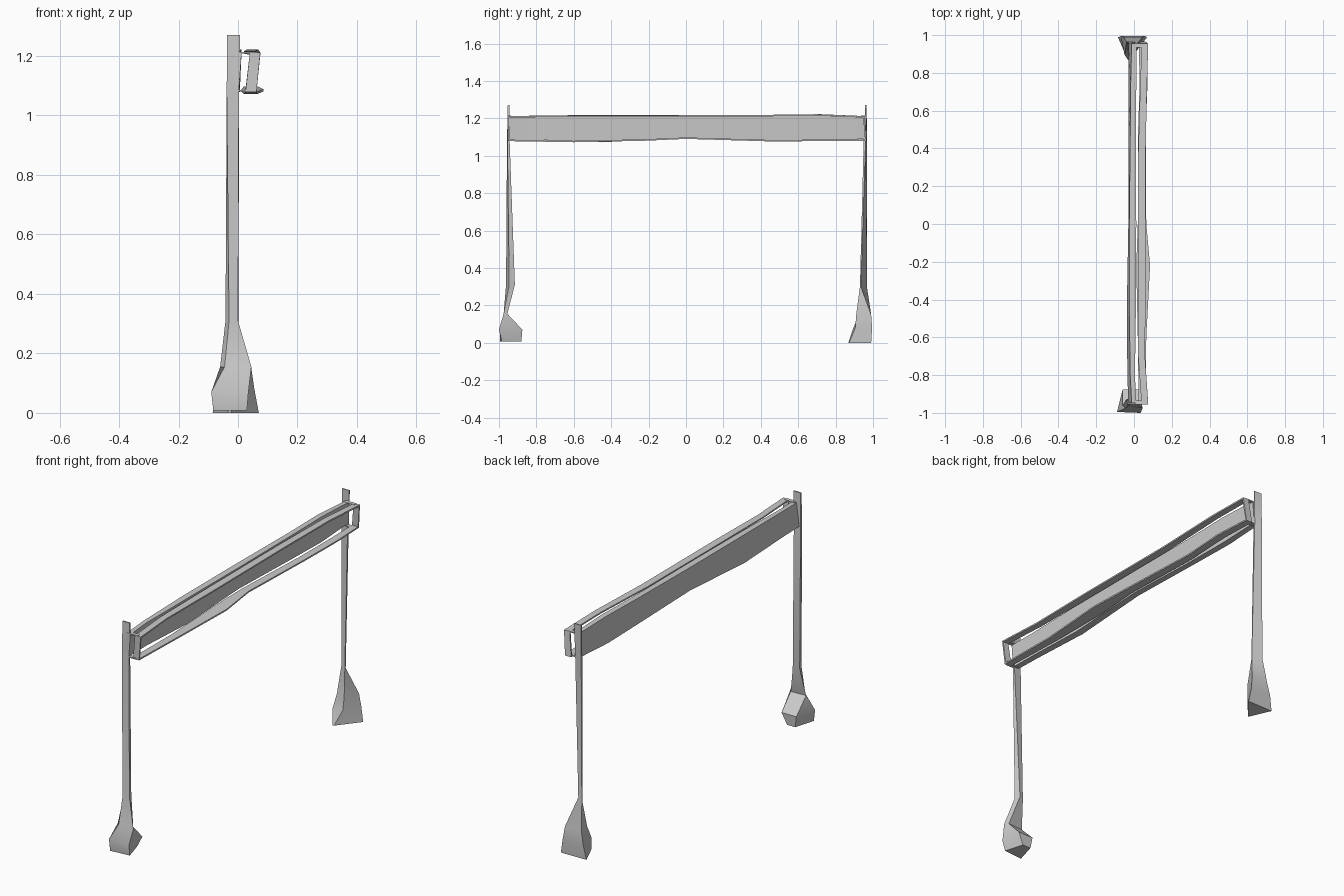
import bpy, bmesh, math


def loft(name, rings, closed=False):
    """Skin equal-sized rings of points; cap the ends unless it is a closed loop."""
    bm = bmesh.new()
    vr = [[bm.verts.new(p) for p in r] for r in rings]
    n = len(vr[0])
    for i in range(len(vr) if closed else len(vr) - 1):
        a, b = vr[i], vr[(i + 1) % len(vr)]
        for j in range(n):
            k = (j + 1) % n
            bm.faces.new((a[j], a[k], b[k], b[j]))
    if not closed:
        bm.faces.new(vr[0])
        bm.faces.new(vr[-1][::-1])
    bmesh.ops.recalc_face_normals(bm, faces=bm.faces)
    me = bpy.data.meshes.new(name)
    bm.to_mesh(me)
    bm.free()
    ob = bpy.data.objects.new(name, me)
    bpy.context.collection.objects.link(ob)
    bpy.ops.object.select_all(action='DESELECT')
    ob.select_set(True)
    bpy.context.view_layer.objects.active = ob
    bpy.ops.object.shade_smooth_by_angle(angle=math.radians(35))
    return ob


def post(name, sections):
    loft(name, [[(x, y, z) for x, y in pts] for z, pts in sections])


# Front post, with a pinched ankle and a lumpy foot
post("front_post", [
    (1.27, [(-.037, -.945), (-.037, -.953), (.007, -.953), (.007, -.945)]),
    (1.08, [(-.038, -.943), (-.038, -.957), (.003, -.955), (.003, -.943)]),
    (0.31, [(-.042, -.93), (-.03, -.962), (.0, -.945), (-.01, -.915)]),
    (0.155, [(-.06, -.96), (-.045, -.975), (.045, -.975), (.03, -.955)]),
    (0.07, [(-.06, -.875), (-.09, -.995), (.035, -1.0), (.03, -.875)]),
    (0.008, [(-.05, -.88), (-.083, -.995), (.03, -.985), (.0, -.88)])])

# Back post: a blade turned diagonally, over a three-cornered foot
post("back_post", [
    (1.27, [(-.037, .966), (-.037, .96), (.007, .958), (.007, .964)]),
    (1.08, [(-.038, .967), (-.038, .957), (.003, .95), (.003, .96)]),
    (0.30, [(-.042, .967), (-.042, .962), (.0, .93), (.002, .935)]),
    (0.15, [(-.055, .99), (-.045, .925), (.01, .91), (.045, .99)]),
    (0.08, [(-.07, .995), (-.05, .895), (.005, .905), (.055, .995)]),
    (0.0, [(-.085, .988), (-.032, .868), (-.025, .872), (.07, .99)])])

# Wavy plank carried against the posts: y, bottom x pair, top x pair, z bottom, z top
plank = [(-.955, -.03, .003, -.012, .012, 1.085, 1.21),
         (-.80, -.035, .0, -.02, .005, 1.085, 1.215),
         (-.45, -.038, .003, -.025, .01, 1.072, 1.218),
         (0, -.03, .005, -.025, .012, 1.095, 1.218),
         (.45, -.028, .004, -.02, .01, 1.082, 1.218),
         (.72, -.03, .006, -.018, .012, 1.078, 1.222),
         (.955, -.028, .003, -.012, .012, 1.09, 1.212)]
loft("plank", [[(a, y, z0), (b, y, z0), (d, y, z1), (c, y, z1)]
               for y, a, b, c, d, z0, z1 in plank])

# Open rail frame beside the plank: a thin closed band, y, z, inner x, outer x
band = [(-.95, 1.078, .025, .062), (-.6, 1.072, .02, .065), (-.22, 1.08, .012, .085),
        (0, 1.09, .02, .065), (.5, 1.075, .022, .062), (.75, 1.08, .03, .072),
        (.965, 1.078, .025, .062),
        (.955, 1.212, .04, .075), (.7, 1.222, .032, .068), (.3, 1.217, .02, .06),
        (-.3, 1.216, .02, .062), (-.7, 1.215, .022, .058), (-.955, 1.212, .04, .075)]
T = .008


def band_ring(y, z, a, b):
    yi = y - math.copysign(T, y) if abs(y) > .9 else y
    zi = z + (T if z < 1.15 else -T)
    return [(a, y, z), (b, y, z), (b, yi, zi), (a, yi, zi)]


loft("rail_frame", [band_ring(*p) for p in band], closed=True)

# Small clips where plank and rail meet at each end, top and bottom
for s, side in ((-1, "front"), (1, "back")):
    for z, x, level in ((1.08, .0, "lower"), (1.208, .01, "upper")):
        loft(f"{side}_{level}_clip",
             [[(px, s * y, z + dz) for y, dz in ((.935, 0), (.955, 0), (.955, .006), (.935, .006))]
              for px in (x - .02, x + .045)])
